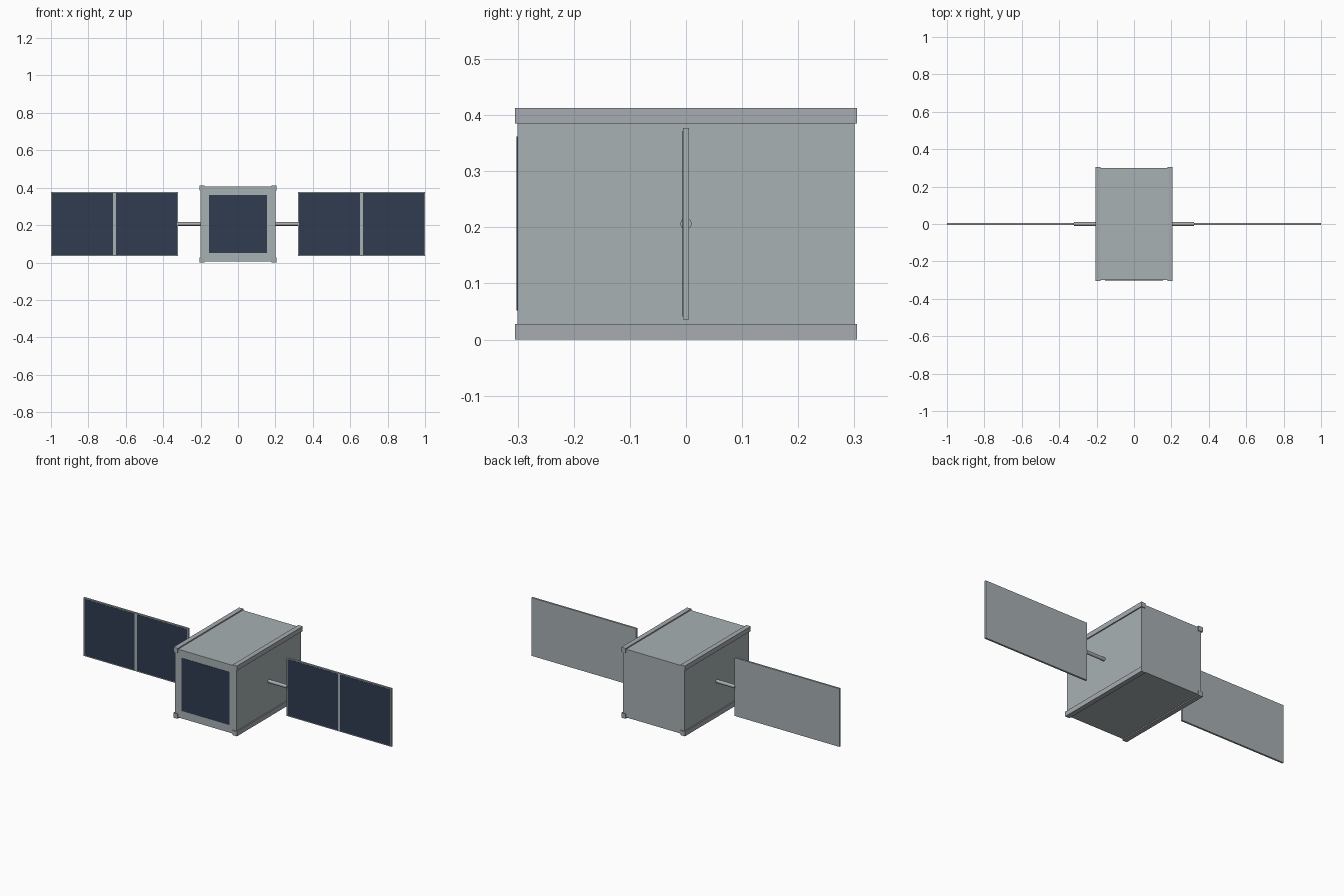
import bpy
import math

cube = bpy.data.objects.get("Cube")
if cube:
    bpy.data.objects.remove(cube, do_unlink=True)


def material(name, colour):
    mat = bpy.data.materials.new(name)
    mat.use_nodes = True
    mat.diffuse_color = (*colour, 1)
    mat.node_tree.nodes["Principled BSDF"].inputs["Base Color"].default_value = (*colour, 1)
    return mat


body_grey = material("body grey", (0.39, 0.44, 0.45))
rail_grey = material("rail grey", (0.39, 0.41, 0.44))
cell_blue = material("solar cell blue", (0.029, 0.045, 0.08))

MID_Z = 0.2065


def box(name, centre, size, mat):
    bpy.ops.mesh.primitive_cube_add(size=1, location=centre)
    ob = bpy.context.object
    ob.name = name
    ob.scale = size
    bpy.ops.object.transform_apply(location=False, rotation=False, scale=True)
    ob.data.materials.append(mat)
    return ob


# Body with a solar cell on the front
box("body", (0, 0, MID_Z), (0.4, 0.6, 0.4), body_grey)
box("front_cell", (0, -0.3, MID_Z), (0.31, 0.004, 0.31), cell_blue)

for side, label in ((1, "left"), (-1, "right")):
    # Corner rails running the length of the body
    for up, level in ((1, "top"), (-1, "bottom")):
        box(f"{level}_{label}_rail", (side * 0.1925, 0, MID_Z + up * 0.1925),
            (0.028, 0.61, 0.028), rail_grey)

    # Round boom between body and wing
    bpy.ops.mesh.primitive_cylinder_add(vertices=16, radius=0.01, depth=0.13,
                                        location=(side * 0.257, 0, MID_Z),
                                        rotation=(0, math.pi / 2, 0))
    boom = bpy.context.object
    boom.name = f"{label}_boom"
    boom.data.materials.append(rail_grey)
    bpy.ops.object.shade_smooth_by_angle()

    # Wing panel with two thin cells on its front
    box(f"{label}_wing", (side * 0.66, 0, MID_Z), (0.68, 0.011, 0.341), body_grey)
    for offset, place in ((-0.1705, "inner"), (0.1705, "outer")):
        box(f"{label}_{place}_cell", (side * (0.66 + offset), -0.0055, MID_Z),
            (0.326, 0.002, 0.331), cell_blue)
